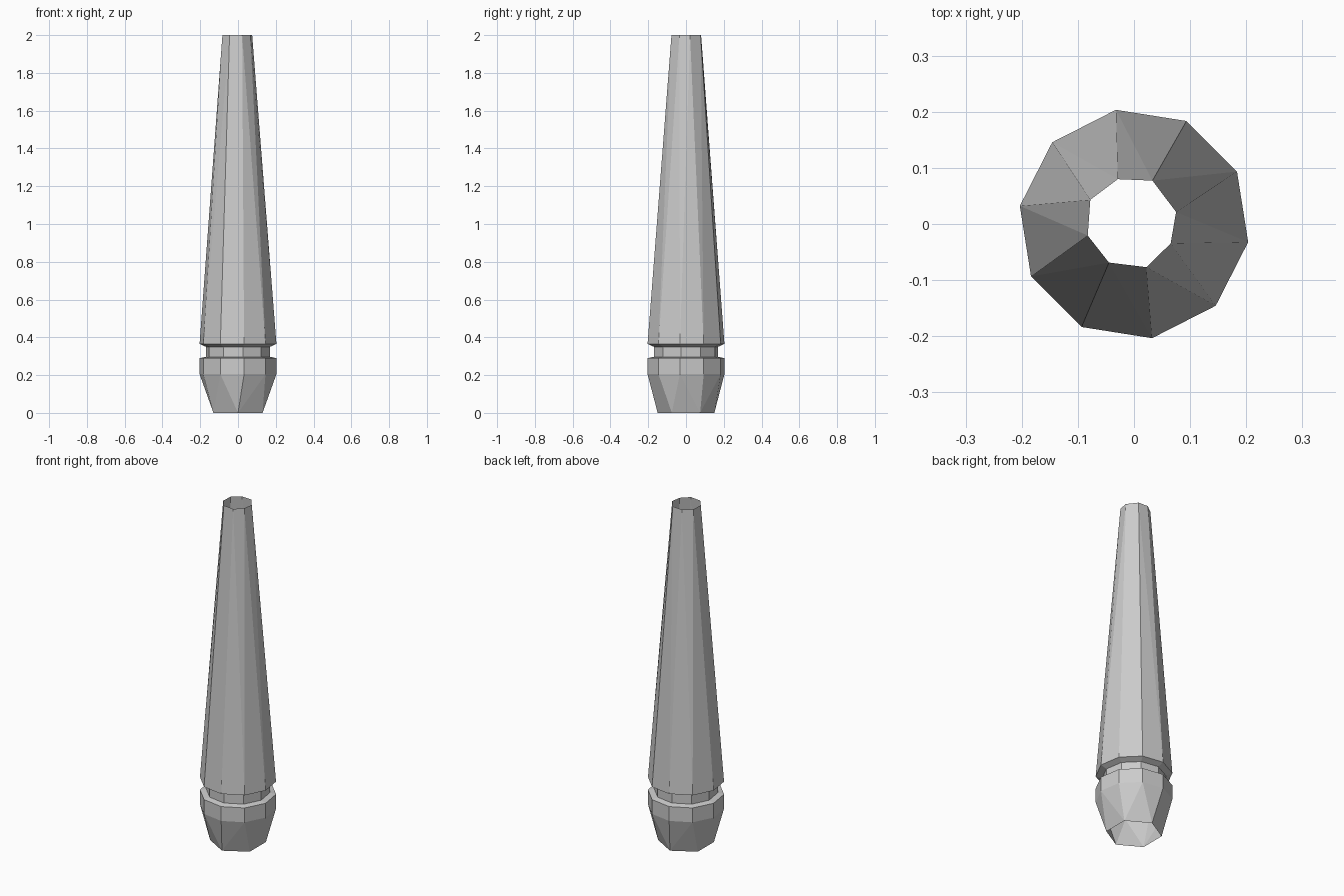
import bpy, bmesh
from math import cos, sin, radians, pi

if "Cube" in bpy.data.objects:
    bpy.data.objects.remove(bpy.data.objects["Cube"])


def ring(bm, z, r, n, phase):
    """Counter-clockwise polygon ring, returned as (angle, vertex) pairs."""
    angles = [radians(phase) + 2 * pi * k / n for k in range(n)]
    return [(a, bm.verts.new((r * cos(a), r * sin(a), z))) for a in angles]


def bridge(bm, low, high):
    """Join two rings: quads when counts match, otherwise a triangle strip."""
    n, m = len(low), len(high)
    if n == m:
        for i in range(n):
            k = (i + 1) % n
            bm.faces.new((low[i][1], low[k][1], high[k][1], high[i][1]))
        return

    def ang(pts, i):
        return pts[i % len(pts)][0] + 2 * pi * (i // len(pts))

    i = j = 0
    while i < n or j < m:
        step_low = abs(ang(low, i + 1) - ang(high, j))
        step_high = abs(ang(high, j + 1) - ang(low, i))
        a, b = low[i % n][1], high[j % m][1]
        if j >= m or (i < n and step_low <= step_high):
            bm.faces.new((a, low[(i + 1) % n][1], b))
            i += 1
        else:
            bm.faces.new((a, high[(j + 1) % m][1], b))
            j += 1


def make_part(name, build):
    bm = bmesh.new()
    rings = build(bm)
    for low, high in zip(rings, rings[1:]):
        bridge(bm, low, high)
    mesh = bpy.data.meshes.new(name)
    bm.to_mesh(mesh)
    bm.free()
    obj = bpy.data.objects.new(name, mesh)
    bpy.context.collection.objects.link(obj)


# Ten-sided body with a groove, six-sided open base, eight-sided open tip
def tapered_tube(bm):
    rings = [ring(bm, 0.0, 0.15, 6, -30)]
    for z, r in ((0.205, 0.206), (0.29, 0.206), (0.297, 0.172),
                 (0.35, 0.172), (0.365, 0.206)):
        rings.append(ring(bm, z, r, 10, -9))
    # slightly irregular tip opening: angle, radius
    tip = ((-28, .074), (16, .078), (67, .084), (110, .085),
           (151, .089), (194, .085), (237, .082), (286, .080))
    rings.append([(radians(a), bm.verts.new((r * cos(radians(a)), r * sin(radians(a)), 2.0)))
                  for a, r in tip])
    return rings


make_part("tapered_grooved_tube", tapered_tube)
